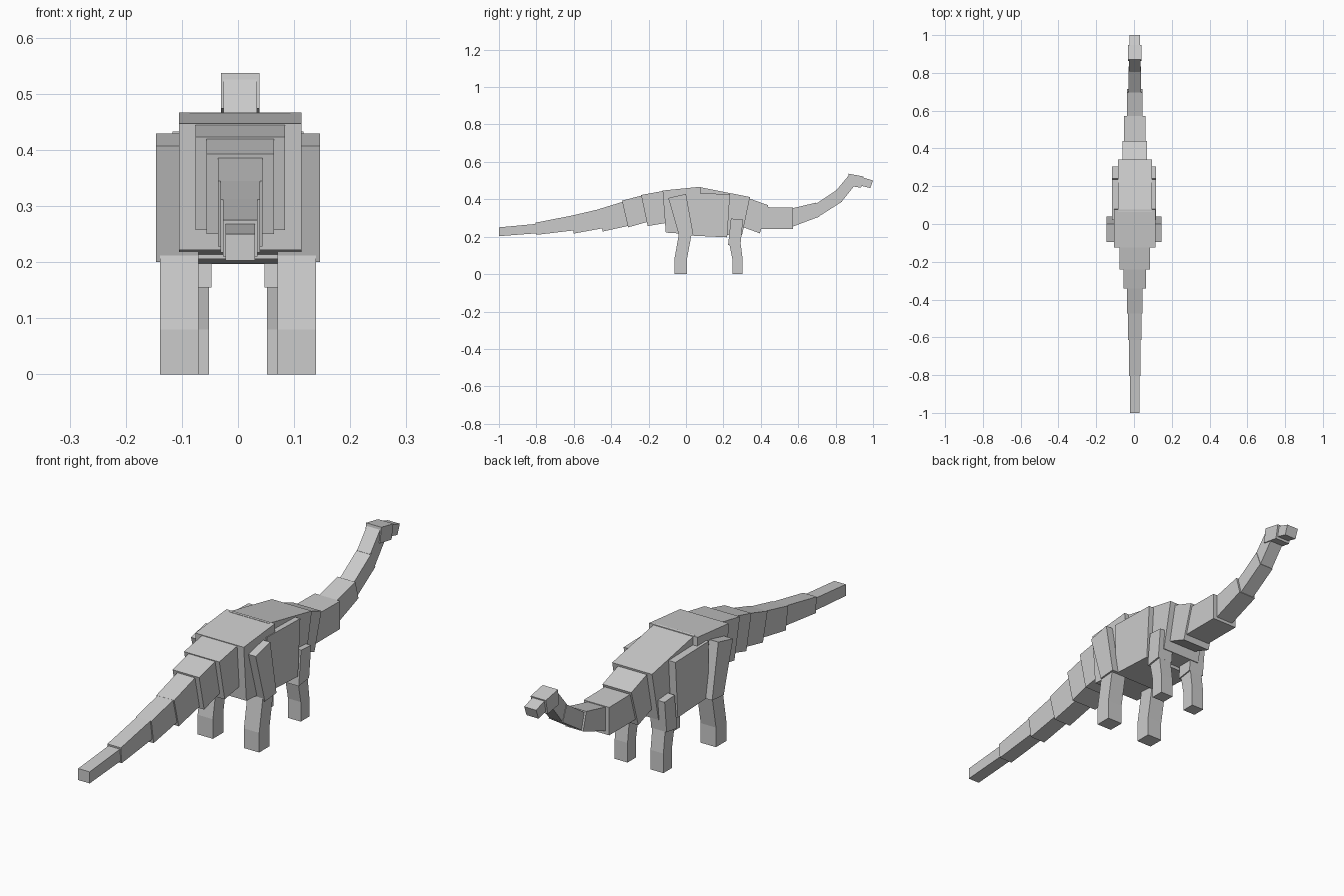
import bpy, bmesh


def block(name, x0, x1, quad, mirror=False):
    """Slab spanning x0..x1 whose side outline is four (y, z) points."""
    bm = bmesh.new()
    a = [bm.verts.new((x0, y, z)) for y, z in quad]
    b = [bm.verts.new((x1, y, z)) for y, z in quad]
    bm.faces.new(a)
    bm.faces.new(b[::-1])
    for i in range(4):
        j = (i + 1) % 4
        bm.faces.new((a[i], b[i], b[j], a[j]))
    bmesh.ops.recalc_face_normals(bm, faces=bm.faces)
    me = bpy.data.meshes.new(name)
    bm.to_mesh(me)
    bm.free()
    ob = bpy.data.objects.new(name, me)
    bpy.context.collection.objects.link(ob)
    if mirror:
        m = ob.modifiers.new("mirror", 'MIRROR')
        m.use_bisect_axis[0] = False
        m.use_mirror_merge = False
    return ob


CX = 0.004  # spine sits very slightly off centre

# Spine blocks: name, width, outline (rear top, front top, front bottom, rear bottom)
spine = [
    ("tail_tip", 0.052, [(-1, .25), (-.785, .27), (-.775, .22), (-1, .203)]),
    ("tail_5", 0.061, [(-.805, .275), (-.60, .315), (-.59, .235), (-.80, .21)]),
    ("tail_4", 0.070, [(-.615, .312), (-.46, .348), (-.43, .248), (-.60, .217)]),
    ("tail_3", 0.080, [(-.475, .345), (-.32, .392), (-.29, .262), (-.445, .228)]),
    ("tail_2", 0.120, [(-.342, .393), (-.225, .423), (-.185, .285), (-.31, .25)]),
    ("tail_1", 0.159, [(-.24, .423), (-.11, .447), (-.08, .278), (-.205, .257)]),
    ("hips", 0.219, [(-.125, .447), (.077, .467), (.085, .21), (-.108, .222)]),
    ("chest", 0.180, [(.065, .467), (.342, .412), (.30, .21), (.04, .21)]),
    ("neck_1", 0.130, [(.30, .418), (.44, .368), (.395, .218), (.28, .26)]),
    ("neck_2", 0.115, [(.41, .358), (.572, .356), (.572, .242), (.39, .242)]),
    ("neck_3", 0.080, [(.56, .35), (.695, .382), (.715, .308), (.57, .254)]),
    ("neck_4", 0.064, [(.69, .373), (.81, .452), (.835, .388), (.705, .305)]),
    ("neck_5", 0.060, [(.805, .450), (.872, .53), (.905, .478), (.83, .385)]),
    ("head", 0.069, [(.87, .537), (.948, .522), (.936, .462), (.862, .474)]),
    ("snout", 0.054, [(.94, .519), (1.0, .5), (.985, .46), (.93, .474)]),
]
for name, w, quad in spine:
    block(name, CX - w / 2, CX + w / 2, quad)

# Wide belly between the limbs
block("belly", -.117, .117, [(.02, .433), (.235, .428), (.22, .197), (.025, .206)])

# Hind legs
block("thigh", .07, .146, [(-.095, .407), (0, .429), (.04, .206), (-.035, .2)], True)
block("hind_shin", .07, .139, [(-.038, .215), (.03, .215), (.005, .08), (-.062, .08)], True)
block("hind_foot", .07, .139, [(-.062, .08), (.005, .08), (.005, 0), (-.062, 0)], True)

# Front legs
block("upper_arm", .047, .117, [(.24, .297), (.305, .292), (.292, .165), (.225, .155)], True)
block("front_shin", .052, .110, [(.228, .18), (.29, .18), (.303, .08), (.248, .08)], True)
block("front_foot", .052, .110, [(.248, .08), (.303, .08), (.303, 0), (.248, 0)], True)
